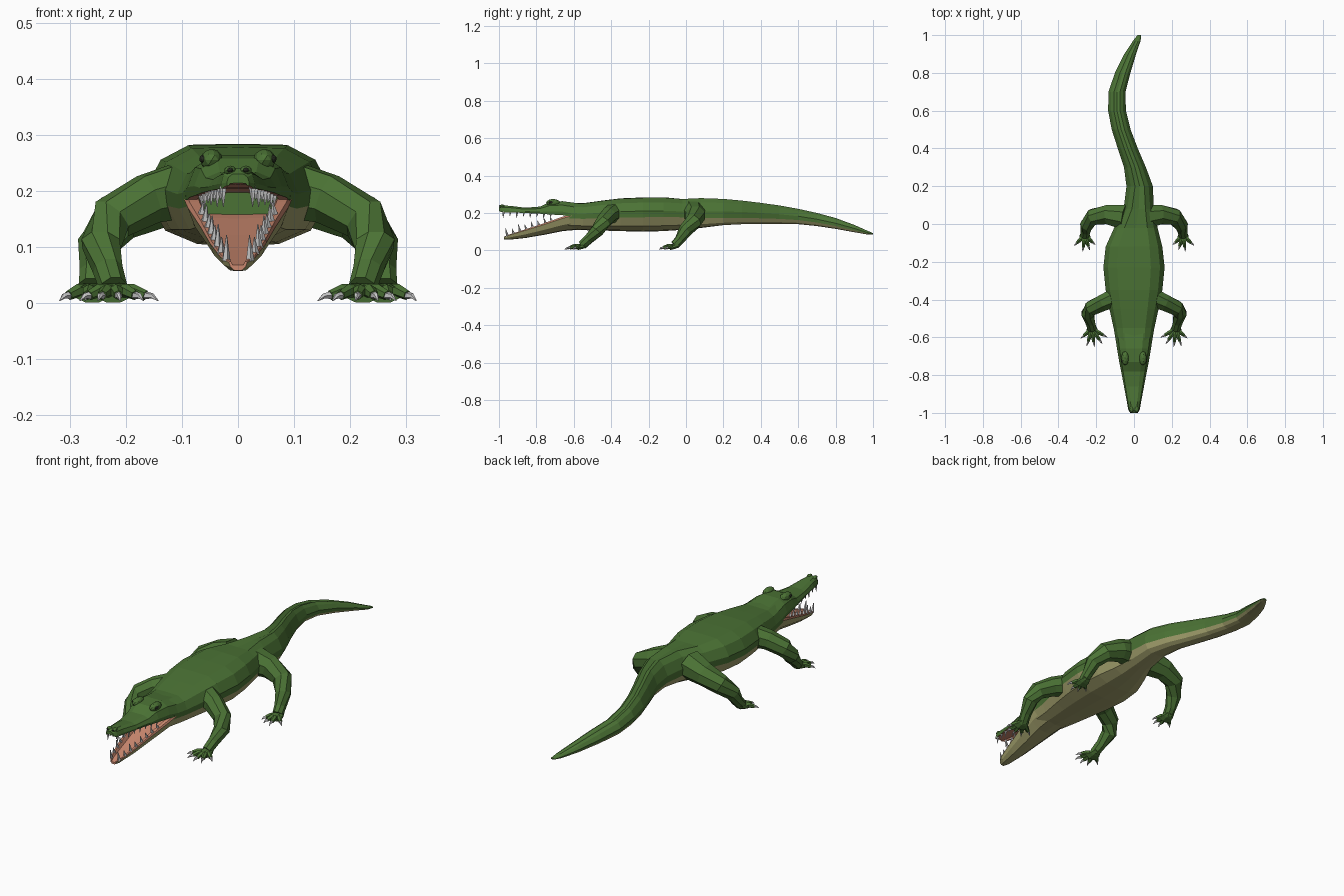
import bpy, bmesh, math
from mathutils import Vector

if "Cube" in bpy.data.objects:
    bpy.data.objects.remove(bpy.data.objects["Cube"])


def material(name, rgb):
    m = bpy.data.materials.new(name)
    m.diffuse_color = (*rgb, 1)
    m.use_nodes = True
    m.node_tree.nodes["Principled BSDF"].inputs["Base Color"].default_value = m.diffuse_color
    return m


MATS = [material("hide_green", (0.07, 0.17, 0.035)), material("belly_tan", (0.36, 0.35, 0.15)),
        material("mouth_pink", (0.60, 0.25, 0.16)), material("tooth_grey", (0.55, 0.56, 0.56)),
        material("dark", (0.02, 0.025, 0.015))]
GREEN, TAN, PINK, GREY, DARK = range(5)


def finish(bm, name):
    bmesh.ops.recalc_face_normals(bm, faces=bm.faces)
    me = bpy.data.meshes.new(name)
    bm.to_mesh(me)
    bm.free()
    for m in MATS:
        me.materials.append(m)
    ob = bpy.data.objects.new(name, me)
    bpy.context.collection.objects.link(ob)
    return ob


def skin(bm, rings, mat_of):
    """Bridge closed rings of points and cap both ends."""
    vs = [[bm.verts.new(p) for p in r] for r in rings]
    n = len(vs[0])
    for a, b in zip(vs, vs[1:]):
        for i in range(n):
            j = (i + 1) % n
            bm.faces.new((a[i], a[j], b[j], b[i])).material_index = mat_of(i)
    for end in (vs[0], vs[-1]):
        bm.faces.new(end).material_index = mat_of(0)


def loft(name, stations, profile_at, mats):
    """Stations are (x, y, half width, top z, bottom z); half profiles are mirrored."""
    bm, rings = bmesh.new(), []
    for x, y, w, top, bot in stations:
        half = profile_at(y)
        full = half + [(-u, v) for u, v in half[-2:0:-1]]
        rings.append([(x + u * w, y, bot + v * (top - bot)) for u, v in full])
    k = len(mats)
    skin(bm, rings, lambda i: mats[i] if i < k else mats[2 * k - 1 - i])
    return finish(bm, name)


def tube(bm, pts, sides=8, mat=GREEN, flat=1.0):
    """Tapered limb through (x, y, z, radius) points."""
    ps = [Vector(p[:3]) for p in pts]
    rings = []
    for i, p in enumerate(ps):
        t = (ps[min(i + 1, len(ps) - 1)] - ps[max(i - 1, 0)]).normalized()
        side = t.cross(Vector((0, 0, 1)))
        side = side.normalized() if side.length > 0.2 else Vector((1, 0, 0))
        up = side.cross(t).normalized()
        r = pts[i][3]
        rings.append([p + side * r * math.cos(a) + up * r * flat * math.sin(a)
                      for a in (2 * math.pi * (k + 0.5) / sides for k in range(sides))])
    skin(bm, rings, lambda i: mat)


def lerp_station(stations, y):
    for a, b in zip(stations, stations[1:]):
        if a[1] <= y <= b[1]:
            t = (y - a[1]) / (b[1] - a[1])
            return [p + (q - p) * t for p, q in zip(a, b)]


# Trunk and curved tail; the tail profile carries twin ridges
body_prof = [(0, 1), (.55, .99), (.85, .85), (1, .6), (.97, .42), (.8, .16), (.45, .03), (0, 0)]
tail_prof = [(0, .93), (.35, 1), (.68, .85), (1, .52), (.95, .27), (.75, .09), (.4, 0), (0, 0)]


def trunk_profile(y):
    t = min(max((y + 0.05) / 0.25, 0), 1)
    return [(a + (c - a) * t, b + (d - b) * t) for (a, b), (c, d) in zip(body_prof, tail_prof)]


trunk = [(0, -.63, .094, .255, .112), (0, -.55, .108, .252, .108), (0, -.45, .13, .266, .106),
         (0, -.35, .15, .278, .103), (0, -.23, .162, .283, .10), (0, -.12, .15, .284, .103),
         (.01, -.02, .115, .276, .11), (.025, .08, .08, .28, .12), (.03, .2, .07, .275, .135),
         (.005, .3, .058, .266, .14), (-.033, .4, .053, .254, .141), (-.068, .5, .05, .24, .142),
         (-.09, .6, .047, .222, .14), (-.09, .7, .045, .2, .13), (-.06, .8, .041, .173, .115),
         (-.02, .9, .031, .136, .097), (.015, .97, .02, .105, .085), (.028, 1, .01, .092, .084)]
loft("body_and_tail", trunk, trunk_profile, [GREEN] * 4 + [TAN] * 3)

# Upper jaw with recessed palate
upper = [(0, -1, .02, .23, .21), (0, -.985, .03, .24, .204), (0, -.94, .038, .238, .203),
         (0, -.86, .053, .228, .2), (0, -.78, .068, .234, .196), (0, -.73, .078, .258, .192),
         (0, -.66, .09, .263, .188), (0, -.58, .102, .252, .172)]
upper_prof = [(0, 1), (.48, 1), (.85, .72), (1, .25), (.97, 0), (.78, 0), (.7, .17), (0, .2)]
loft("upper_jaw", upper, lambda y: upper_prof, [GREEN] * 4 + [PINK] * 3)

# Lower jaw, an open trough
lower = [(0, -.972, .016, .074, .058), (0, -.945, .031, .085, .057), (0, -.86, .05, .112, .066),
         (0, -.76, .068, .145, .083), (0, -.66, .09, .18, .103), (0, -.58, .1, .205, .11)]
lower_prof = [(0, .62), (.6, .64), (.76, 1), (.96, 1), (1, .88), (.85, .42), (.45, .04), (0, 0)]
loft("lower_jaw", lower, lambda y: lower_prof, [PINK] * 4 + [TAN] * 3)

# Teeth along both jaws
bm = bmesh.new()
sizes = (.032, .02, .03, .02, .024, .018, .022, .016)
for s in (-1, 1):
    for i, h in enumerate(sizes):
        y = -.975 + i * .036
        _, _, w, _, z = lerp_station(upper, y)
        tube(bm, [(s * w * .82, y, z + .005, .007), (s * w * .82, y - .003, z - h, .0008)], 5, GREY)
        y = -.955 + i * .034
        _, _, w, z, _ = lerp_station(lower, y)
        tube(bm, [(s * w * .84, y, z - .005, .008), (s * w * .8, y - .01, z + h * 1.25, .0008)], 5, GREY)
finish(bm, "teeth")

# Brow bumps, eyes and nostrils
bm = bmesh.new()


def blob(loc, scale, mat):
    res = bmesh.ops.create_icosphere(bm, subdivisions=2, radius=1)
    for v in res["verts"]:
        v.co = Vector(a * b + c for a, b, c in zip(v.co, scale, loc))
        for f in v.link_faces:
            f.material_index = mat


for s in (-1, 1):
    blob((s * .047, -.71, .255), (.02, .038, .02), GREEN)
    blob((s * .061, -.722, .257), (.008, .013, .008), DARK)
    blob((s * .014, -.982, .236), (.011, .016, .009), GREEN)
    blob((s * .014, -.992, .237), (.006, .008, .005), DARK)
finish(bm, "eyes_and_nostrils")

# Legs with clawed feet: (limb path, toe tips)
limbs = {
    "front": ([(.08, -.38, .205, .055), (.16, -.415, .185, .047), (.225, -.445, .15, .042),
               (.244, -.475, .105, .037), (.232, -.52, .06, .027), (.222, -.555, .028, .025)],
              [(.142, -.6), (.168, -.635), (.21, -.65), (.25, -.645), (.282, -.605)]),
    "hind": ([(.05, .035, .205, .07), (.14, .05, .185, .055), (.215, .038, .152, .046),
              (.25, -.005, .105, .037), (.256, -.035, .055, .027), (.26, -.06, .028, .025)],
             [(.205, -.11), (.235, -.138), (.272, -.145), (.318, -.115)])}
for part, (path, tips) in limbs.items():
    for s, side in ((-1, "left"), (1, "right")):
        bm = bmesh.new()
        tube(bm, [(s * x, y, z, r) for x, y, z, r in path])
        wx, wy = path[-1][0], path[-1][1]
        # Flat palm
        tube(bm, [(s * wx, wy + .025, .028, .018), (s * wx, wy, .022, .03),
                  (s * wx, wy - .028, .017, .034)], 8, GREEN, .5)
        for tx, ty in tips:
            def along(f, z, r):
                return (s * (wx + (tx - wx) * f), wy + (ty - wy) * f, z, r)
            tube(bm, [along(.1, .022, .013), along(.45, .022, .012), along(.72, .014, .009)], 6)
            tube(bm, [along(.7, .014, .0075), along(.86, .013, .005), along(1, .004, .0008)], 5, GREY)
        finish(bm, f"{part}_leg_{side}")
